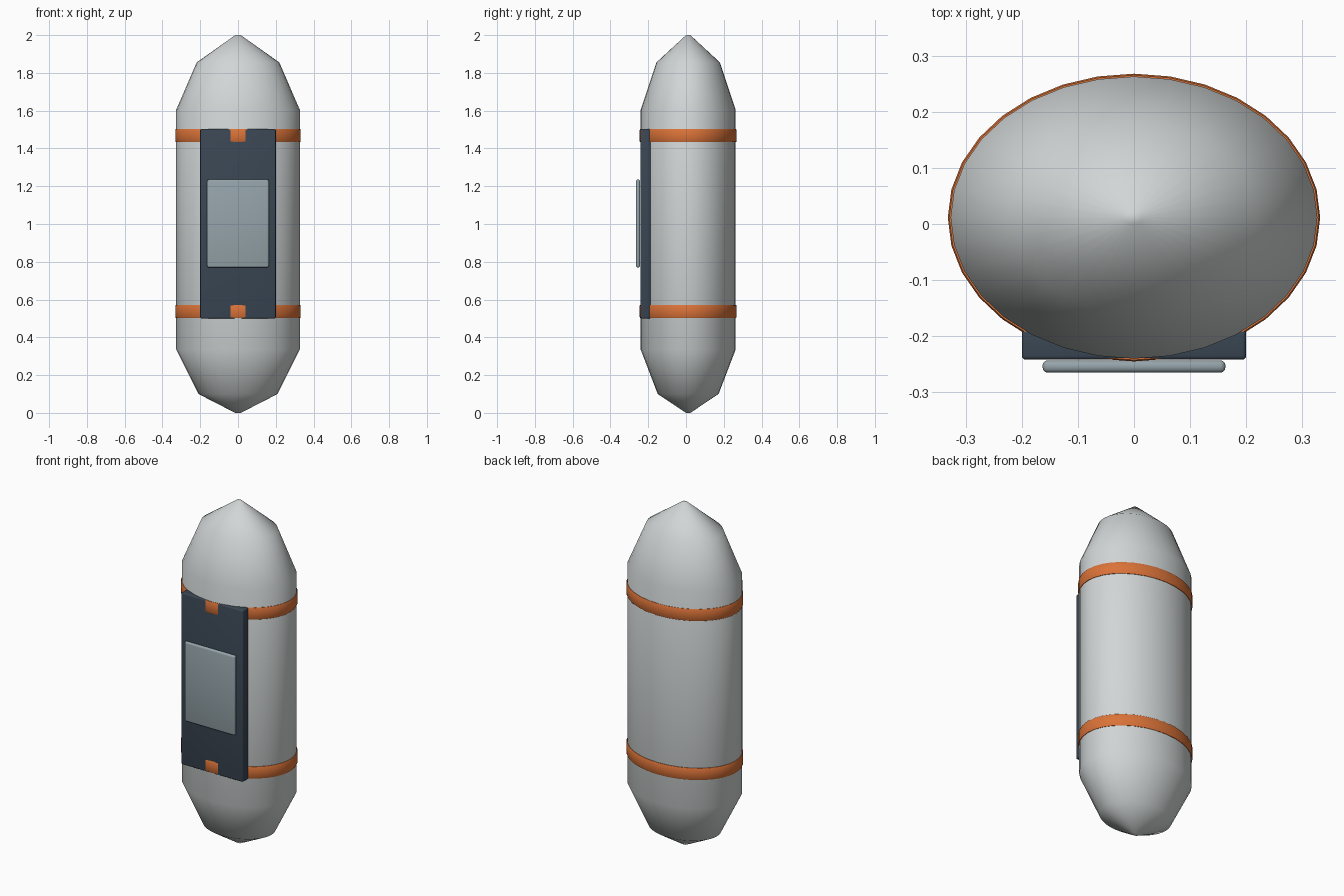
import bpy, bmesh, math

if "Cube" in bpy.data.objects:
    bpy.data.objects.remove(bpy.data.objects["Cube"])

CY = 0.0115      # body axis offset in y
SEG = 32


def mat(name, rgb):
    m = bpy.data.materials.new(name)
    m.diffuse_color = (*rgb, 1)
    m.use_nodes = True
    m.node_tree.nodes["Principled BSDF"].inputs["Base Color"].default_value = m.diffuse_color
    return m


WHITE = mat("pale grey", (0.64, 0.67, 0.67))
ORANGE = mat("orange", (0.70, 0.17, 0.04))
NAVY = mat("dark slate", (0.042, 0.062, 0.088))
GLASS = mat("grey blue", (0.30, 0.37, 0.40))


def finish(bm, name, material, angle):
    bmesh.ops.recalc_face_normals(bm, faces=bm.faces)
    me = bpy.data.meshes.new(name)
    bm.to_mesh(me)
    bm.free()
    me.materials.append(material)
    ob = bpy.data.objects.new(name, me)
    bpy.context.collection.objects.link(ob)
    bpy.ops.object.select_all(action='DESELECT')
    ob.select_set(True)
    bpy.context.view_layer.objects.active = ob
    bpy.ops.object.shade_smooth_by_angle(angle=math.radians(angle))
    return ob


def lathe(name, profile, material, angle, closed=False):
    """Elliptical rings from (x radius, y radius, z) points."""
    bm = bmesh.new()
    rings = []
    for rx, ry, z in profile:
        rings.append([bm.verts.new((rx * math.cos(t), CY + ry * math.sin(t), z))
                      for t in (2 * math.pi * i / SEG for i in range(SEG))])
    pairs = list(zip(rings, rings[1:]))
    if closed:
        pairs.append((rings[-1], rings[0]))
    else:
        bm.faces.new(rings[0])
        bm.faces.new(rings[-1])
    for a, b in pairs:
        for i in range(SEG):
            j = (i + 1) % SEG
            bm.faces.new((a[i], a[j], b[j], b[i]))
    return finish(bm, name, material, angle)


def plate(name, x, y0, y1, z0, z1, bevel, material):
    bm = bmesh.new()
    bmesh.ops.create_cube(bm, size=1)
    for v in bm.verts:
        v.co = (v.co.x * 2 * x, y1 if v.co.y > 0 else y0, z1 if v.co.z > 0 else z0)
    bmesh.ops.bevel(bm, geom=bm.edges[:], offset=bevel, segments=3,
                    profile=0.5, affect='EDGES')
    return finish(bm, name, material, 40)


# capsule body with faceted end caps
RX, RY = 0.327, 0.2515
shape = [(0.045, 0.0), (0.64, 0.10), (1, 0.335), (1, 1.605), (0.67, 1.855), (0.045, 2.0)]
lathe("capsule_body", [(RX * s, RY * s, z) for s, z in shape], WHITE, 80)

# two orange straps with chamfered edges
for name, z0, z1 in (("lower_strap", 0.503, 0.572), ("upper_strap", 1.433, 1.502)):
    c = 0.004
    ring = [(-0.01, z0), (0.0025, z0), (0.005, z0 + c),
            (0.005, z1 - c), (0.0025, z1), (-0.01, z1)]
    lathe(name, [(RX + d, RY + d, z) for d, z in ring], ORANGE, 40, closed=True)

# front panel and its raised screen
plate("front_panel", 0.2, -0.242, -0.188, 0.5, 1.503, 0.007, NAVY)
plate("screen", 0.163, -0.265, -0.243, 0.77, 1.235, 0.009, GLASS)
